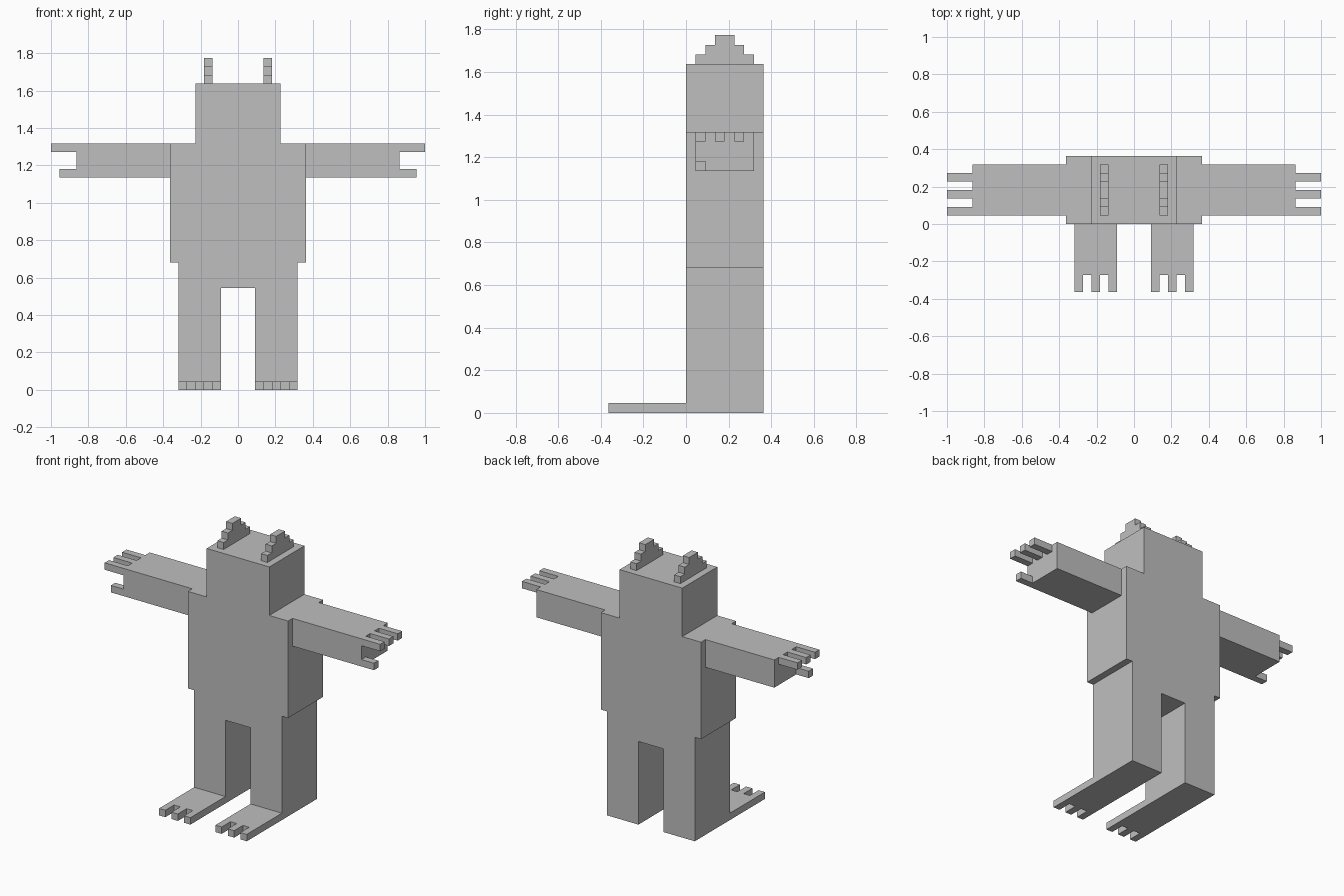
import bpy, bmesh
from mathutils import Vector

if "Cube" in bpy.data.objects:
    bpy.data.objects.remove(bpy.data.objects["Cube"])

U = 1 / 22  # size of one grid block

grey = bpy.data.materials.new("plain grey")
grey.diffuse_color = (0.52, 0.52, 0.52, 1)
grey.use_nodes = True
grey.node_tree.nodes["Principled BSDF"].inputs["Base Color"].default_value = grey.diffuse_color


def prism(name, outline, axis, lo, hi, mirror=True):
    """Extrude a block-unit outline along an axis from lo to hi, mirrored over x."""
    def place(a, b, d):
        return Vector({"x": (d, a, b), "y": (a, d, b), "z": (a, b, d)}[axis]) * U

    bm = bmesh.new()
    face = bm.faces.new([bm.verts.new(place(a, b, lo)) for a, b in outline])
    shift = place(0, 0, hi - lo)
    ext = bmesh.ops.extrude_face_region(bm, geom=[face], use_keep_orig=True)
    bmesh.ops.translate(bm, vec=shift,
                        verts=[v for v in ext["geom"] if isinstance(v, bmesh.types.BMVert)])
    bmesh.ops.recalc_face_normals(bm, faces=bm.faces)
    mesh = bpy.data.meshes.new(name)
    bm.to_mesh(mesh)
    bm.free()
    mesh.materials.append(grey)
    obj = bpy.data.objects.new(name, mesh)
    bpy.context.collection.objects.link(obj)
    if mirror:
        obj.modifiers.new("mirror", "MIRROR").use_mirror_merge = False
    return obj


def box(name, x, y, z):
    return prism(name, [(x[0], y[0]), (x[1], y[0]), (x[1], y[1]), (x[0], y[1])], "z", *z)


# Head, torso and legs: one silhouette, eight blocks deep
half = [(2, 12), (2, 0), (7, 0), (7, 15), (8, 15), (8, 29), (5, 29), (5, 36)]
prism("body", half + [(-x, z) for x, z in reversed(half)], "y", 0, 8, mirror=False)

# Stepped ears
steps = [(1, 36), (1, 37), (2, 37), (2, 38), (3, 38), (3, 39)]
prism("ears", steps + [(8 - y, z) for y, z in reversed(steps)], "x", 3, 4)

# Feet with three toes
foot = [(2, 0)]
for x in (2, 4, 6):
    foot += [(x, -6), (x, -8), (x + 1, -8), (x + 1, -6)]
foot += [(7, 0)]
foot = [p for p in foot if p not in ((2, -6), (7, -6))]
prism("feet", foot, "z", 0, 1)

# Arms, fingers and thumbs
box("arms", (8, 19), (1, 7), (25, 29))
for i, y in enumerate((1, 3, 5)):
    box(f"fingers_{i + 1}", (19, 22), (y, y + 1), (28, 29))
box("thumbs", (19, 21), (1, 2), (25, 26))
